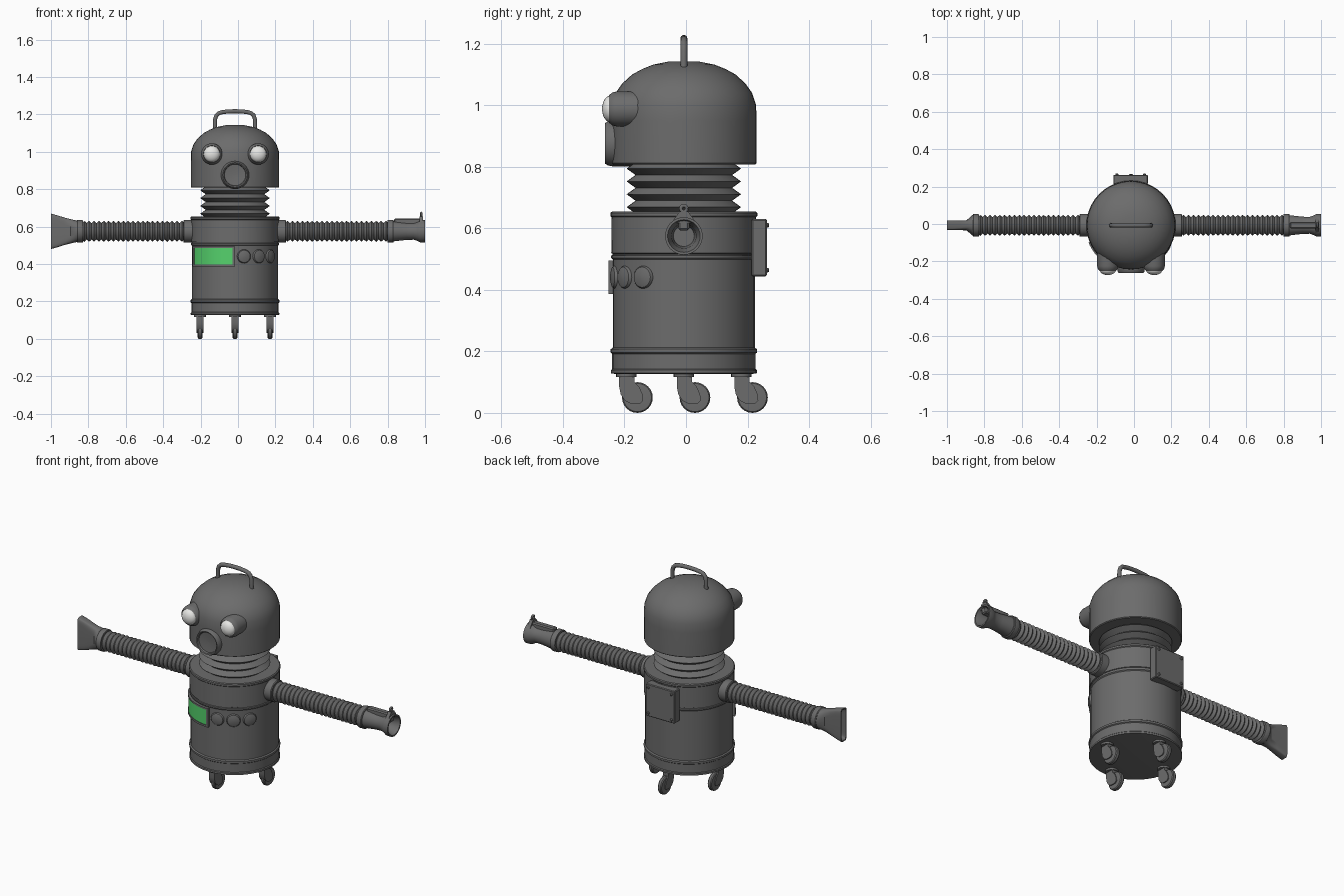
import bpy, bmesh, math
from mathutils import Vector, Matrix

if "Cube" in bpy.data.objects:
    bpy.data.objects.remove(bpy.data.objects["Cube"])

CX, CY = -0.016, -0.007          # body axis
ARM_Z = 0.575


def material(name, rgb):
    m = bpy.data.materials.new(name)
    m.diffuse_color = (*rgb, 1)
    m.use_nodes = True
    m.node_tree.nodes["Principled BSDF"].inputs["Base Color"].default_value = m.diffuse_color
    return m


GREY = material("dark grey metal", (0.15, 0.15, 0.15))
GREEN = material("screen green", (0.09, 0.64, 0.15))
WHITE = material("eye white", (0.8, 0.8, 0.78))


def finish(name, bm, mat=GREY, angle=35):
    bmesh.ops.recalc_face_normals(bm, faces=bm.faces[:])
    me = bpy.data.meshes.new(name)
    bm.to_mesh(me)
    bm.free()
    me.materials.append(mat)
    ob = bpy.data.objects.new(name, me)
    bpy.context.collection.objects.link(ob)
    bpy.ops.object.select_all(action='DESELECT')
    ob.select_set(True)
    bpy.context.view_layer.objects.active = ob
    bpy.ops.object.shade_smooth_by_angle(angle=math.radians(angle))
    return ob


def loft(name, rings, mat=GREY, angle=35):
    """Skin a list of closed rings and cap both ends."""
    bm = bmesh.new()
    rows = [[bm.verts.new(p) for p in ring] for ring in rings]
    n = len(rows[0])
    for a, b in zip(rows, rows[1:]):
        for i in range(n):
            j = (i + 1) % n
            bm.faces.new((a[i], a[j], b[j], b[i]))
    bm.faces.new(rows[0])
    bm.faces.new(rows[-1])
    return finish(name, bm, mat, angle)


def lathe(name, profile, origin, axis=(0, 0, 1), mat=GREY, seg=32, angle=35):
    """Spin (radius, height) points about an axis through origin."""
    rot = Vector((0, 0, 1)).rotation_difference(Vector(axis))
    o = Vector(origin)
    rings = [[o + rot @ Vector((max(r, 0.0005) * math.cos(2 * math.pi * i / seg),
                                max(r, 0.0005) * math.sin(2 * math.pi * i / seg), h))
              for i in range(seg)] for r, h in profile]
    return loft(name, rings, mat, angle)


def box(name, center, size, bevel=0.0):
    bm = bmesh.new()
    bmesh.ops.create_cube(bm, size=1, matrix=Matrix.Translation(center) @ Matrix.Diagonal((*size, 1)))
    if bevel:
        bmesh.ops.bevel(bm, geom=bm.edges[:], offset=bevel, segments=1, affect='EDGES')
    return finish(name, bm)


def curved_plate(name, a0, a1, r0, r1, z0, z1, mat):
    """Plate bent round the body; angles in degrees from the front toward +x."""
    rings = []
    for i in range(13):
        a = math.radians(a0 + (a1 - a0) * i / 12)
        d = Vector((math.sin(a), -math.cos(a), 0))
        c = Vector((CX, CY, 0))
        rings.append([c + d * r + Vector((0, 0, z)) for r, z in ((r0, z0), (r1, z0), (r1, z1), (r0, z1))])
    return loft(name, rings, mat)


def tube(name, points, radius):
    cu = bpy.data.curves.new(name, 'CURVE')
    cu.dimensions, cu.bevel_depth, cu.bevel_resolution = '3D', radius, 3
    sp = cu.splines.new('POLY')
    sp.points.add(len(points) - 1)
    for p, co in zip(sp.points, points):
        p.co = (*co, 1)
    cu.use_fill_caps = True
    cu.materials.append(GREY)
    ob = bpy.data.objects.new(name, cu)
    bpy.context.collection.objects.link(ob)
    return ob


def bellows(h0, h1, inner, outer, count):
    step = (h1 - h0) / count
    pts = [(inner, h0)]
    for i in range(count):
        pts += [(outer, h0 + step * (i + 0.5)), (inner, h0 + step * (i + 1))]
    return pts


# Body drum with base ring, chest band and lips
lathe("body", [(0.225, 0.127), (0.237, 0.129), (0.237, 0.139), (0.233, 0.143), (0.233, 0.192),
               (0.238, 0.196), (0.238, 0.207), (0.231, 0.212), (0.231, 0.498), (0.236, 0.503),
               (0.236, 0.511), (0.232, 0.513), (0.232, 0.517), (0.236, 0.519), (0.235, 0.636),
               (0.239, 0.64), (0.239, 0.65), (0.234, 0.654)], (CX, CY, 0), seg=40)

# Neck bellows and domed head
lathe("neck", bellows(0.648, 0.815, 0.157, 0.186, 4), (CX, CY, 0), seg=40, angle=25)
lathe("head", [(0.232, 0.808), (0.236, 0.812), (0.236, 0.95), (0.235, 1.0), (0.222, 1.04), (0.2, 1.071),
               (0.168, 1.1), (0.135, 1.118), (0.1, 1.132), (0.05, 1.142), (0, 1.143)], (CX, CY, 0), seg=40)

# Carrying handle
handle = []
for s in (-1, 1):
    side = [(0.108, 1.12), (0.106, 1.175), (0.1, 1.194), (0.088, 1.206), (0.068, 1.212), (0.034, 1.216)]
    side = [(CX + s * x, CY, z) for x, z in side]
    handle += side if s < 0 else [(CX, CY, 1.217)] + side[::-1]
tube("handle", handle, 0.0115)

# Eyes: tube sockets with white domes
for s in (-1, 1):
    o = (CX + s * 0.124, 0, 0.988)
    lathe("eye_socket", [(0.057, 0.1), (0.057, 0.225), (0.053, 0.24), (0.045, 0.25), (0.043, 0.244)], o, (0, -1, 0))
    lathe("eye", [(0.044, 0.235)] + [(0.044 * math.cos(t * math.pi / 12), 0.244 + 0.029 * math.sin(t * math.pi / 12))
                                     for t in range(7)], o, (0, -1, 0), WHITE, 24)

# Mouth dish with rim
lathe("mouth", [(0.075, 0.15), (0.075, 0.238), (0.071, 0.255), (0.066, 0.263), (0.06, 0.26), (0.057, 0.25),
                (0.03, 0.247), (0, 0.246)], (CX, 0, 0.876), (0, -1, 0))

# Curved chest screen: frame strips around a green plate
curved_plate("screen_backing", -68, 0, 0.22, 0.239, 0.386, 0.495, GREY)
curved_plate("screen", -64, -3, 0.235, 0.242, 0.397, 0.485, GREEN)
for z0, z1 in ((0.386, 0.397), (0.485, 0.495)):
    curved_plate("screen_frame", -68, 0, 0.225, 0.245, z0, z1, GREY)
for a0, a1 in ((-68, -64), (-3, 0)):
    curved_plate("screen_frame_end", a0, a1, 0.225, 0.245, 0.386, 0.495, GREY)

# Three domed buttons
for deg in (12, 33.5, 55):
    a = math.radians(deg)
    lathe("button", [(0.037, 0.21), (0.037, 0.231), (0.033, 0.237), (0.02, 0.241), (0, 0.242)],
          (CX, CY, 0.441), (math.sin(a), -math.cos(a), 0), seg=24)

# Back hatch with corner bolts
box("back_hatch", (-0.018, 0.238, 0.537), (0.185, 0.05, 0.186), 0.004)
for sx in (-1, 1):
    for sz in (-1, 1):
        lathe("hatch_bolt", [(0.008, 0.25), (0.008, 0.266), (0.005, 0.27)],
              (-0.018 + sx * 0.074, 0, 0.537 + sz * 0.073), (0, 1, 0), seg=10)

# Arms: shoulder collar, bellows hose, wrist cuff
for s, shoulder, wrist, cuff_end, count in ((-1, 0.292, 0.83, 0.862, 21), (1, 0.257, 0.8, 0.832, 21)):
    o, ax = (0, CY, ARM_Z), (s, 0, 0)
    lathe("shoulder_collar", [(0.061, shoulder - 0.1), (0.061, shoulder - 0.004), (0.057, shoulder), (0.045, shoulder)], o, ax)
    lathe("arm_hose", bellows(shoulder - 0.005, wrist + 0.005, 0.044, 0.056, count), o, ax, seg=24, angle=25)
    lathe("wrist_cuff", [(0.045, wrist), (0.059, wrist), (0.061, wrist + 0.004), (0.061, cuff_end - 0.004),
                         (0.058, cuff_end)], o, ax)

# Left hand: flattened flaring nozzle with an open slot
rings = []
for x, hy, hz, p in ((-0.85, 0.058, 0.058, 1), (-0.865, 0.054, 0.058, 1), (-0.895, 0.027, 0.065, 0.6),
                     (-0.93, 0.026, 0.074, 0.4), (-0.965, 0.026, 0.085, 0.3), (-1, 0.026, 0.095, 0.3),
                     (-1, 0.02, 0.089, 0.3), (-0.94, 0.019, 0.07, 0.4)):
    ring = []
    for i in range(32):
        c, s = math.cos(math.pi * i / 16), math.sin(math.pi * i / 16)
        ring.append((x, CY + hy * math.copysign(abs(c) ** p, c), ARM_Z + hz * math.copysign(abs(s) ** p, s)))
    rings.append(ring)
loft("nozzle_hand", rings)

# Right hand: waisted open spout with top rail and ring lug
lathe("spout_hand", [(0.055, 0.82), (0.053, 0.84), (0.046, 0.9), (0.045, 0.94), (0.052, 0.96), (0.06, 0.975), (0.061, 1.0),
                     (0.053, 1.0), (0.04, 0.96), (0.034, 0.88)], (0, CY, ARM_Z), (1, 0, 0))
box("spout_rail", (0.912, CY, 0.618), (0.155, 0.036, 0.05), 0.006)
bm = bmesh.new()
lug = [bm.verts.new((0.97, CY + y, z)) for y, z in ((-0.04, 0.618), (0.04, 0.618), (0.014, 0.655), (-0.014, 0.655))]
ext = bmesh.ops.extrude_face_region(bm, geom=[bm.faces.new(lug)])
bmesh.ops.translate(bm, vec=(0.02, 0, 0), verts=[v for v in ext["geom"] if isinstance(v, bmesh.types.BMVert)])
finish("spout_lug", bm)
tube("lug_ring", [(0.98, CY + 0.01 * math.cos(t * math.pi / 6), 0.664 + 0.01 * math.sin(t * math.pi / 6))
                  for t in range(13)], 0.006)

# Four trailing casters
for dx, dy in ((0.187, 0), (-0.187, 0), (0, 0.187), (0, -0.187)):
    x, y = CX + dx, CY + dy
    lathe("caster_plate", [(0.033, 0.116), (0.033, 0.128)], (x, y, 0), seg=20)
    lathe("caster_wheel", [(0.034, -0.013), (0.046, -0.012), (0.05, -0.007), (0.05, 0.007), (0.046, 0.012),
                           (0.034, 0.013)], (x, y + 0.036, 0.05), (1, 0, 0), seg=24)
    bm = bmesh.new()
    outline = [(-0.023, 0.117), (0.027, 0.117), (0.027, 0.1), (0.042, 0.085), (0.053, 0.06), (0.055, 0.04),
               (0.045, 0.03), (0.015, 0.03), (-0.005, 0.04), (-0.018, 0.06), (-0.023, 0.085)]
    face = bm.faces.new([bm.verts.new((x - 0.018, y + py, pz)) for py, pz in outline])
    ext = bmesh.ops.extrude_face_region(bm, geom=[face])
    bmesh.ops.translate(bm, vec=(0.036, 0, 0), verts=[v for v in ext["geom"] if isinstance(v, bmesh.types.BMVert)])
    finish("caster_fork", bm)
